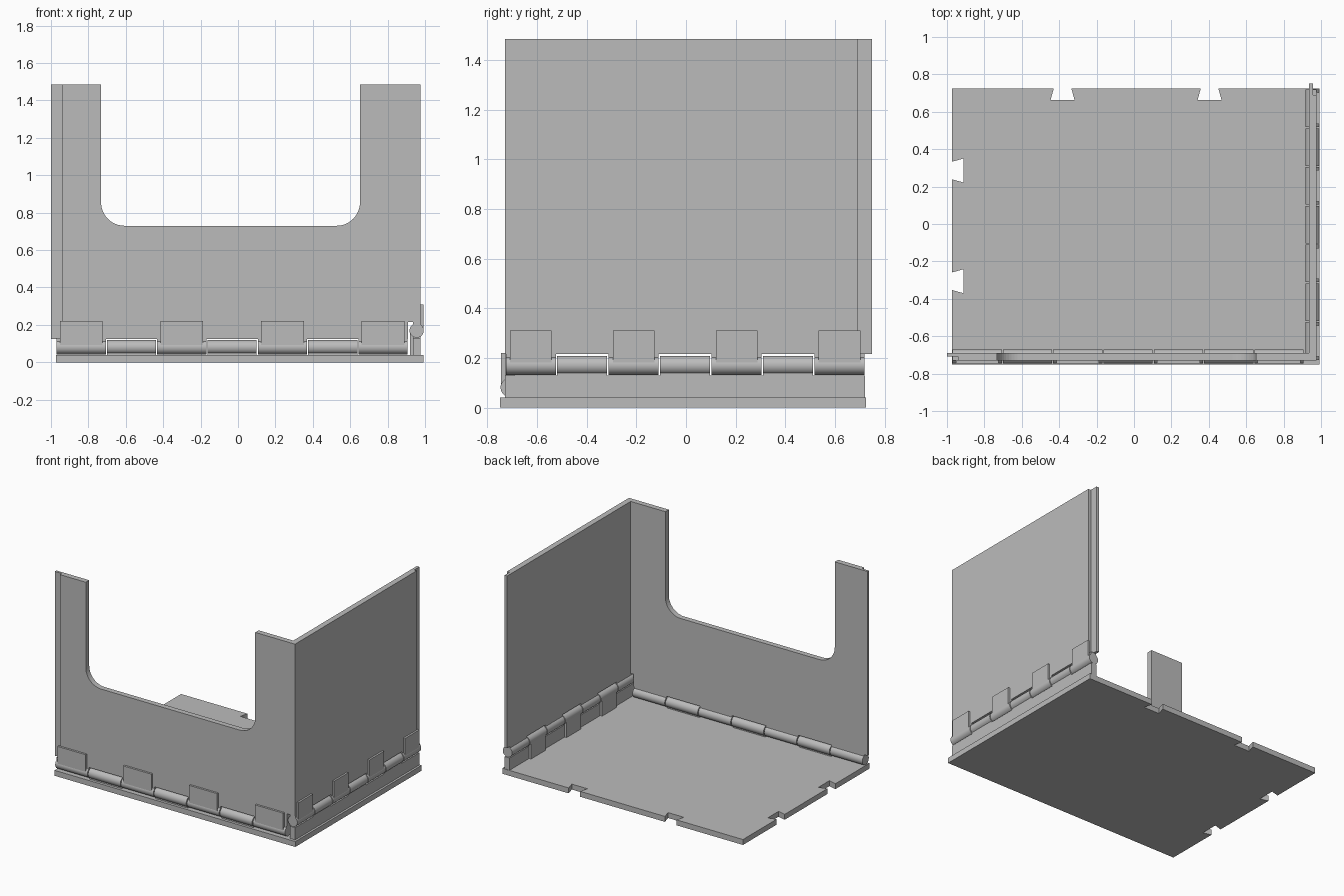
import bpy, bmesh, math

cube = bpy.data.objects.get("Cube")
if cube:
    bpy.data.objects.remove(cube)

grey = bpy.data.materials.new("plain grey")
grey.use_nodes = True
tone = (0.5, 0.5, 0.5, 1)
grey.diffuse_color = tone
grey.node_tree.nodes["Principled BSDF"].inputs["Base Color"].default_value = tone


def finish(name, bm):
    bmesh.ops.recalc_face_normals(bm, faces=bm.faces)
    mesh = bpy.data.meshes.new(name)
    bm.to_mesh(mesh)
    bm.free()
    mesh.materials.append(grey)
    ob = bpy.data.objects.new(name, mesh)
    bpy.context.collection.objects.link(ob)
    return ob


def box(name, x0, x1, y0, y1, z0, z1):
    bm = bmesh.new()
    bmesh.ops.create_cube(bm, size=1)
    for v in bm.verts:
        v.co = (x1 if v.co.x > 0 else x0, y1 if v.co.y > 0 else y0, z1 if v.co.z > 0 else z0)
    return finish(name, bm)


def prism(name, outline, place, depth):
    """Extrude a 2D outline; place maps (u, v) to 3D."""
    bm = bmesh.new()
    face = bm.faces.new([bm.verts.new(place(u, v)) for u, v in outline])
    out = bmesh.ops.extrude_face_region(bm, geom=[face])
    moved = [g for g in out["geom"] if isinstance(g, bmesh.types.BMVert)]
    bmesh.ops.translate(bm, verts=moved, vec=depth)
    return finish(name, bm)


def barrel(name, centre, radius, length, rotation):
    bpy.ops.mesh.primitive_cylinder_add(vertices=40, radius=radius, depth=length,
                                        location=centre, rotation=rotation)
    ob = bpy.context.object
    ob.name = name
    ob.data.materials.append(grey)
    bpy.ops.object.shade_smooth_by_angle(angle=math.radians(40))


# Base plate with dovetail notches on the back and left edges
X0, X1, Y0, Y1, T = -0.973, 0.993, -0.75, 0.725, 0.04
outline = [(X0, Y0), (X1, Y0), (X1, Y1)]
for c in (0.404, -0.382):
    outline += [(c + 0.047, Y1), (c + 0.064, 0.663), (c - 0.064, 0.663), (c - 0.047, Y1)]
outline.append((X0, Y1))
for c in (0.286, -0.306):
    outline += [(X0, c + 0.047), (-0.912, c + 0.064), (-0.912, c - 0.064), (X0, c - 0.047)]
prism("base_plate", outline, lambda u, v: (u, v, 0), (0, 0, T))

# Front panel with a rounded U-shaped opening
TOP, SILL, R = 1.485, 0.73, 0.125
left, right = -0.732, 0.652
outline = [(-0.942, 0.125), (0.91, 0.125), (0.91, TOP), (right, TOP)]
for i in range(13):
    a = math.radians(-7.5 * i)
    outline.append((right - R + R * math.cos(a), SILL + R + R * math.sin(a)))
for i in range(13):
    a = math.radians(270 - 7.5 * i)
    outline.append((left + R + R * math.cos(a), SILL + R + R * math.sin(a)))
outline += [(left, TOP), (-0.942, TOP)]
prism("front_panel", outline, lambda u, v: (u, -0.73, v), (0, T, 0))
box("front_panel_lip", -1.0, -0.942, -0.708, -0.69, 0.125, TOP)

# Side panel with its back lip and corner strip
box("side_panel", 0.935, 0.977, -0.73, 0.69, 0.215, TOP)
box("side_panel_lip", 0.935, 0.956, 0.69, 0.75, 0.215, TOP)
box("side_panel_corner_strip", 0.91, 0.935, -0.73, -0.69, 0.215, TOP)

# Riser that lifts the side hinge above the base
box("side_hinge_riser", 0.935, 0.977, -0.729, 0.722, T, 0.13)

# Seven knuckles per hinge; alternate ones belong to the panel
COUNT, GAP = 7, 0.003
for i in range(COUNT):
    on_panel = i % 2 == 0

    step = (0.91 - X0) / COUNT
    a, b = X0 + i * step + GAP, X0 + (i + 1) * step - GAP
    barrel("front_hinge_knuckle", ((a + b) / 2, -0.709, 0.081), 0.038, b - a,
           (0, math.pi / 2, 0))
    if on_panel:
        box("front_hinge_neck", a, b, -0.73, -0.69, 0.081, 0.13)
        box("front_hinge_leaf", a + 0.017, b - 0.017, -0.745, -0.729, 0.085, 0.22)
    else:
        box("front_hinge_foot", a, b, -0.73, -0.69, T, 0.081)

    step = (0.722 + 0.729) / COUNT
    a, b = -0.729 + i * step + GAP, -0.729 + (i + 1) * step - GAP
    barrel("side_hinge_knuckle", (0.955, (a + b) / 2, 0.17), 0.038, b - a,
           (math.pi / 2, 0, 0))
    if on_panel:
        box("side_hinge_neck", 0.935, 0.977, a, b, 0.17, 0.217)
        box("side_hinge_leaf", 0.976, 0.991, a + 0.017, b - 0.017, 0.175, 0.31)
    else:
        box("side_hinge_foot", 0.935, 0.977, a, b, 0.125, 0.17)
        box("side_hinge_inner_leaf", 0.919, 0.936, a + 0.017, b - 0.017, T, 0.17)
